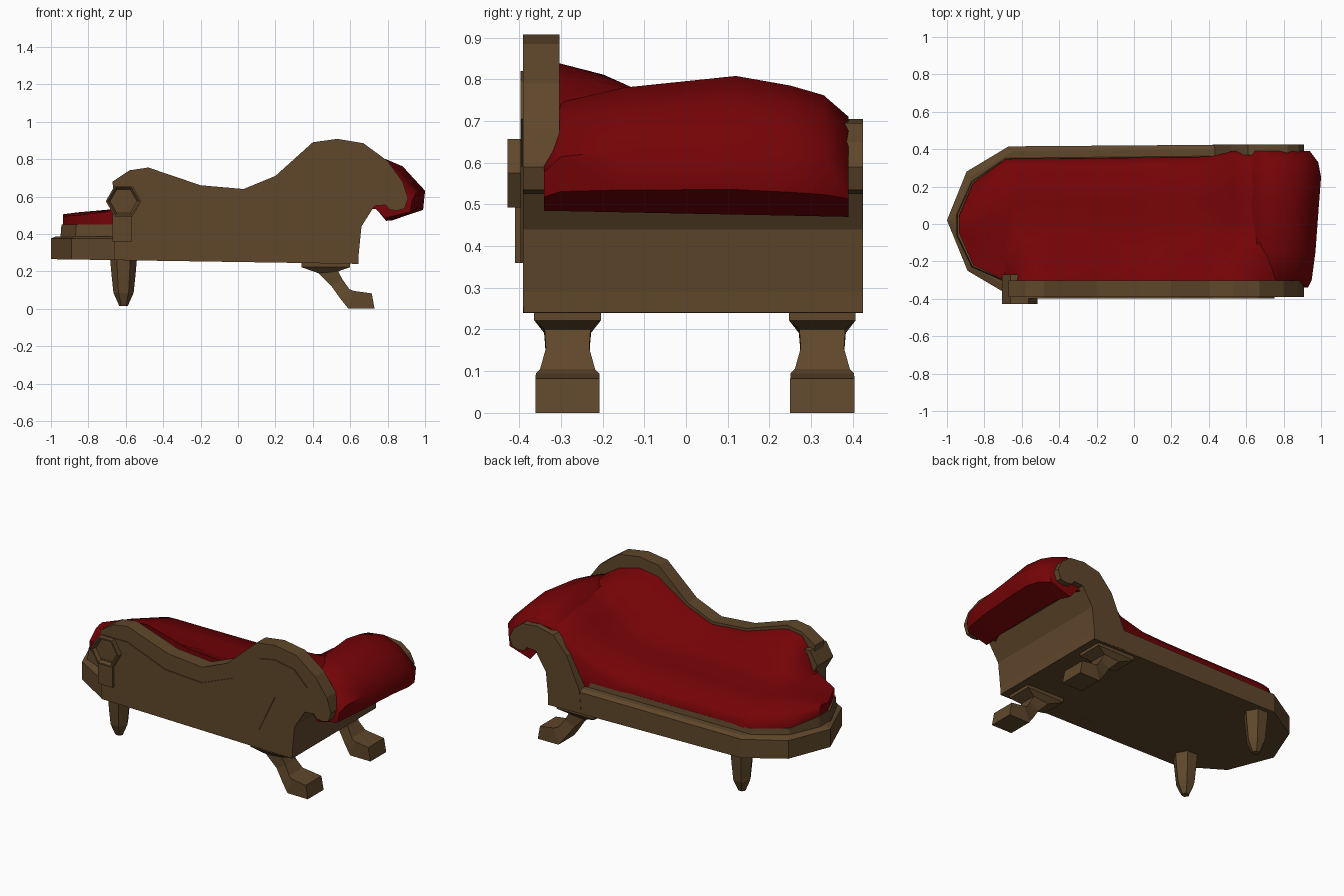
import bpy, bmesh, math


def material(name, rgb):
    m = bpy.data.materials.new(name)
    m.diffuse_color = (*rgb, 1)
    return m


WOOD = material("brown wood", (0.115, 0.063, 0.024))
RED = material("red fabric", (0.175, 0.001, 0.002))


def loft(name, rings, mat, smooth=None):
    """Skin equal-length rings of points and cap both ends."""
    bm = bmesh.new()
    vs = [[bm.verts.new(p) for p in r] for r in rings]
    n = len(vs[0])
    for a, b in zip(vs, vs[1:]):
        for i in range(n):
            j = (i + 1) % n
            bm.faces.new((a[i], a[j], b[j], b[i]))
    bm.faces.new(vs[0])
    bm.faces.new(vs[-1])
    bmesh.ops.recalc_face_normals(bm, faces=bm.faces[:])
    me = bpy.data.meshes.new(name)
    bm.to_mesh(me)
    bm.free()
    me.materials.append(mat)
    ob = bpy.data.objects.new(name, me)
    bpy.context.collection.objects.link(ob)
    if smooth:
        bpy.ops.object.select_all(action='DESELECT')
        ob.select_set(True)
        bpy.context.view_layer.objects.active = ob
        bpy.ops.object.shade_smooth_by_angle(angle=math.radians(smooth))
    return ob


def slab(name, profile, y0, y1, mat=WOOD):
    """Extrude an x-z profile along y."""
    return loft(name, [[(x, y, z) for x, z in profile] for y in (y0, y1)], mat)


# Base platform with a faceted foot end and a chamfered rim
outline = [(0.645, -0.39), (0.645, 0.425), (-0.67, 0.415), (-0.895, 0.28),
           (-1, 0.02), (-0.89, -0.25), (-0.67, -0.38)]


def base_ring(z, inset):
    return [(x + inset * (x < -0.6), y - math.copysign(inset, y) * (abs(y) > 0.1),
             z - 0.015 * (x + 1) * (z < 0.3)) for x, y in outline]


loft("base", [base_ring(0.265, 0), base_ring(0.375, 0), base_ring(0.387, 0.025)], WOOD)

# Wooden seat frame showing as a low band under the cushion
band = [(0.5, -0.35), (0.5, 0.366), (-0.69, 0.354), (-0.87, 0.23), (-0.95, 0.05),
        (-0.95, -0.06), (-0.87, -0.23), (-0.69, -0.31)]
loft("seat_frame", [[(x, y, 0.37) for x, y in band],
                    [(x + 0.006 * (x < 0), y * 0.985, 0.42 + 0.03 * (y < 0.1)) for x, y in band]], WOOD)

# Scrolled head end shared by the back panel, rear arm and head block
curl = [(0.91, 0.59), (0.89, 0.535), (0.85, 0.525), (0.81, 0.53), (0.79, 0.555),
        (0.73, 0.55), (0.66, 0.44), (0.64, 0.24)]

# Back panel along the front side, with its raised field
crest = [(-0.67, 0.68), (-0.58, 0.74), (-0.48, 0.755), (-0.2, 0.66), (0.03, 0.64),
         (0.2, 0.71), (0.4, 0.89), (0.53, 0.908), (0.67, 0.885), (0.8, 0.79), (0.88, 0.68)]
slab("back_panel", [(-0.66, 0.26)] + crest + curl, -0.391, -0.303)
field = [(-0.66, 0.38), (-0.65, 0.66), (-0.48, 0.66), (-0.22, 0.56), (0.03, 0.545),
         (0.24, 0.63), (0.42, 0.8), (0.53, 0.82), (0.66, 0.795), (0.75, 0.705),
         (0.62, 0.65), (0.53, 0.59), (0.42, 0.36)]
slab("panel_field", field, -0.397, -0.385)

# Rear arm and head block under the headrest
slab("rear_arm", [(0.42, 0.25), (0.43, 0.38), (0.52, 0.58), (0.61, 0.68), (0.72, 0.705),
                  (0.82, 0.695), (0.88, 0.65)] + curl, 0.37, 0.425)
slab("head_block", [(0.42, 0.25), (0.43, 0.37), (0.55, 0.57)] + curl[-4:], -0.35, 0.4)

# Hexagonal scroll knob with a recessed face, on a short post


def hexagon(y, r):
    return [(-0.612 + r * math.cos(math.pi * i / 3), y, 0.575 + r * math.sin(math.pi * i / 3))
            for i in range(6)]


loft("scroll_knob", [hexagon(-0.27, 0.095), hexagon(-0.428, 0.095),
                     hexagon(-0.428, 0.085), hexagon(-0.408, 0.072)], WOOD)
slab("knob_post", [(-0.67, 0.36), (-0.67, 0.52), (-0.57, 0.52), (-0.57, 0.36)], -0.41, -0.28)

# Seat cushion: x, front y, rear y, back height, seat height, bottom
stations = [
    (-0.935, -0.05, 0.05, 0.495, 0.505, 0.38),
    (-0.86, -0.22, 0.22, 0.50, 0.515, 0.38),
    (-0.69, -0.30, 0.345, 0.52, 0.53, 0.38),
    (-0.64, -0.31, 0.35, 0.64, 0.53, 0.38),
    (-0.58, -0.31, 0.35, 0.72, 0.53, 0.38),
    (-0.48, -0.31, 0.35, 0.735, 0.53, 0.38),
    (-0.20, -0.31, 0.352, 0.645, 0.53, 0.38),
    (0.03, -0.31, 0.355, 0.625, 0.53, 0.38),
    (0.20, -0.31, 0.358, 0.69, 0.535, 0.38),
    (0.40, -0.31, 0.36, 0.82, 0.585, 0.38),
    (0.53, -0.31, 0.39, 0.84, 0.68, 0.40),
    (0.67, -0.31, 0.39, 0.80, 0.765, 0.56),
    (0.78, -0.31, 0.37, 0.73, 0.73, 0.58),
]
rings = []
for x, y0, y1, back, seat, low in stations:
    w = y1 - y0
    rise = back - seat
    rings.append([(x, y0, low), (x, y0, back), (x, y0 + 0.16 * w, back - 0.18 * rise),
                  (x, y0 + 0.28 * w, seat + 0.25 * rise), (x, y0 + 0.46 * w, seat),
                  (x, y0 + 0.66 * w, seat), (x, y0 + 0.93 * w, seat - 0.035),
                  (x, y1, seat - 0.08), (x, y1, low)])
loft("seat_cushion", rings, RED, 50)

# Headrest roll: one profile, scaled in height and reach along y
roll = [(0.64, 0.26), (0.58, 0.55), (0.66, 0.95), (0.77, 1.0), (0.88, 0.86),
        (0.99, 0.5), (0.98, 0.18), (0.82, 0.0), (0.76, 0.26)]
rings = []
for y, top, reach in [(-0.34, 0.67, 0.93), (-0.30, 0.745, 0.95), (-0.15, 0.78, 0.97),
                      (0.12, 0.808, 0.99), (0.25, 0.785, 1.0), (0.33, 0.762, 0.985),
                      (0.39, 0.71, 0.94)]:
    low = 0.478 - 0.02 * y
    rings.append([(0.6 + (x - 0.6) * (reach - 0.6) / 0.39, y, low + f * (top - low))
                  for x, f in roll])
loft("headrest_roll", rings, RED, 50)

# Legs: tapered pegs at the foot end, splayed scroll feet at the head end
scroll = [(0.34, 0.245, 0.6, 0.245, 0.08), (0.34, 0.222, 0.6, 0.222, 0.08),
          (0.43, 0.19, 0.535, 0.2, 0.055), (0.50, 0.12, 0.56, 0.155, 0.052),
          (0.55, 0.05, 0.595, 0.105, 0.066), (0.59, 0.0, 0.62, 0.095, 0.076),
          (0.73, 0.0, 0.715, 0.082, 0.077)]
for side, yc in (("front", -0.284), ("rear", 0.327)):
    loft(side + "_peg_leg",
         [[(-0.612 + r * math.cos(math.pi * i / 3), yc + r * math.sin(math.pi * i / 3), z)
           for i in range(6)]
          for z, r in ((0.27, 0.072), (0.18, 0.064), (0.085, 0.054), (0.015, 0.023))], WOOD)
    loft(side + "_scroll_leg",
         [[(x0, yc - h, z0), (x0, yc + h, z0), (x1, yc + h, z1), (x1, yc - h, z1)]
          for x0, z0, x1, z1, h in scroll], WOOD)
